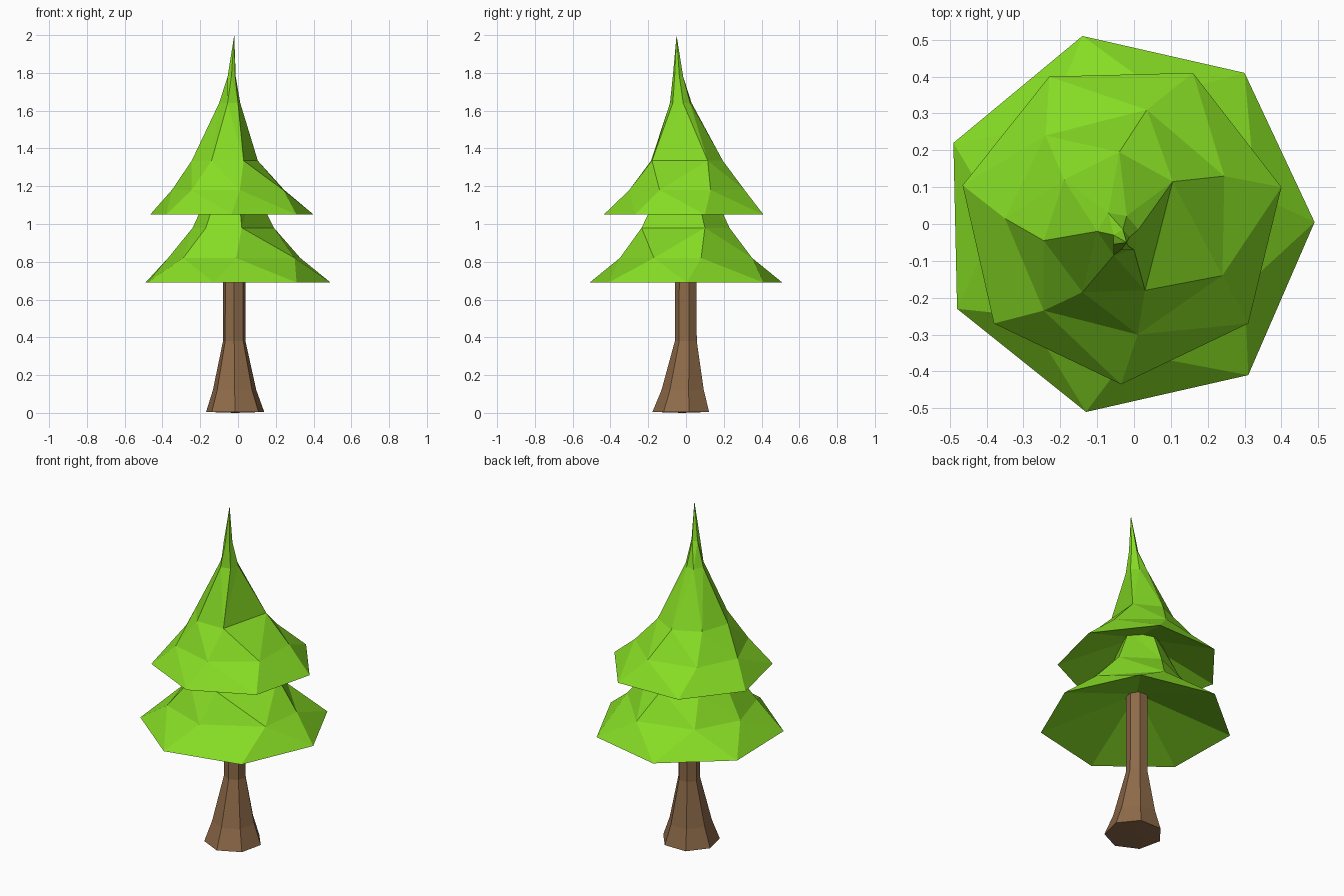
import bpy, bmesh, math
from mathutils import Vector

if "Cube" in bpy.data.objects:
    bpy.data.objects.remove(bpy.data.objects["Cube"])


def material(name, rgb):
    m = bpy.data.materials.new(name)
    m.diffuse_color = (*rgb, 1)
    m.use_nodes = True
    m.node_tree.nodes["Principled BSDF"].inputs["Base Color"].default_value = m.diffuse_color
    return m


green = material("leaf green", (0.24, 0.72, 0.018))
brown = material("bark brown", (0.27, 0.145, 0.066))


def bridge(bm, a, b):
    """Triangulate between two counter-clockwise rings, shortest diagonal first."""
    na, nb = len(a), len(b)
    i0, j0 = min(((i, j) for i in range(na) for j in range(nb)),
                 key=lambda p: (a[p[0]].co - b[p[1]].co).length)
    i = j = 0
    while i < na or j < nb:
        p, q = a[(i0 + i) % na], b[(j0 + j) % nb]
        p2, q2 = a[(i0 + i + 1) % na], b[(j0 + j + 1) % nb]
        if j >= nb or (i < na and (p2.co - q.co).length < (p.co - q2.co).length):
            bm.faces.new((p, p2, q))
            i += 1
        else:
            bm.faces.new((p, q2, q))
            j += 1


def loft(name, rings, mat, tip, base):
    """Rings of (z, xy points) from bottom to top, closed by a tip and a base point."""
    bm = bmesh.new()
    loops = [[bm.verts.new((x, y, z)) for x, y in pts] for z, pts in rings]
    for a, b in zip(loops, loops[1:]):
        bridge(bm, a, b)
    for loop, point in ((loops[-1], tip), (loops[0][::-1], base)):
        v = bm.verts.new(point)
        for k, p in enumerate(loop):
            bm.faces.new((p, loop[(k + 1) % len(loop)], v))
    bmesh.ops.recalc_face_normals(bm, faces=bm.faces)
    me = bpy.data.meshes.new(name)
    bm.to_mesh(me)
    bm.free()
    me.materials.append(mat)
    ob = bpy.data.objects.new(name, me)
    bpy.context.collection.objects.link(ob)
    return ob


def heptagon(cx, cy, r):
    return [(cx + r * math.cos(t), cy + r * math.sin(t))
            for t in (-math.pi / 2 + k * math.tau / 7 for k in range(7))]


# Trunk, flared at the foot
loft("trunk", [
    (0.005, heptagon(-0.015, -0.02, 0.158)),
    (0.12, heptagon(-0.018, -0.012, 0.118)),
    (0.38, heptagon(-0.02, 0.002, 0.061)),
    (0.95, heptagon(-0.02, 0.002, 0.06)),
], brown, (-0.02, 0, 0.96), (-0.015, -0.02, 0.0))

# Lower tier of foliage, hollow underneath
loft("lower_foliage", [
    (0.69, [(0.49, 0.005), (0.30, 0.41), (-0.14, 0.51), (-0.49, 0.22),
            (-0.48, -0.23), (-0.13, -0.51), (0.31, -0.41)]),
    (0.82, [(0.33, 0.08), (0.08, 0.35), (-0.24, 0.26), (-0.37, 0.02),
            (-0.29, -0.25), (-0.01, -0.35), (0.30, -0.17)]),
    (0.98, [(0.19, 0.10), (0.0, 0.23), (-0.19, 0.15), (-0.24, -0.03),
            (-0.17, -0.21), (0.02, -0.235)]),
    (1.20, [(0.08, 0.05), (-0.02, 0.13), (-0.11, 0.08), (-0.14, -0.02),
            (-0.10, -0.11), (0.0, -0.13)]),
], green, (-0.02, -0.02, 1.4), (-0.02, 0, 0.87))

# Upper tier of foliage, drawn out to a thin tip
loft("upper_foliage", [
    (1.05, [(0.40, 0.10), (0.16, 0.41), (-0.23, 0.40), (-0.465, 0.105),
            (-0.38, -0.27), (-0.035, -0.435), (0.31, -0.27)]),
    (1.18, [(0.245, 0.13), (0.035, 0.31), (-0.24, 0.24), (-0.35, 0.015),
            (-0.245, -0.235), (0.01, -0.30), (0.24, -0.14)]),
    (1.335, [(0.105, 0.115), (-0.04, 0.195), (-0.19, 0.12),
             (-0.245, -0.045), (-0.14, -0.185), (0.03, -0.18)]),
    (1.64, [(0.012, -0.015), (-0.02, 0.022), (-0.07, 0.03),
            (-0.10, -0.02), (-0.055, -0.085), (0.0, -0.07)]),
    (1.78, [(-0.012, -0.035), (-0.03, -0.015), (-0.055, -0.03),
            (-0.055, -0.055), (-0.035, -0.07), (-0.015, -0.06)]),
], green, (-0.02, -0.05, 2.0), (-0.02, 0, 1.22))
